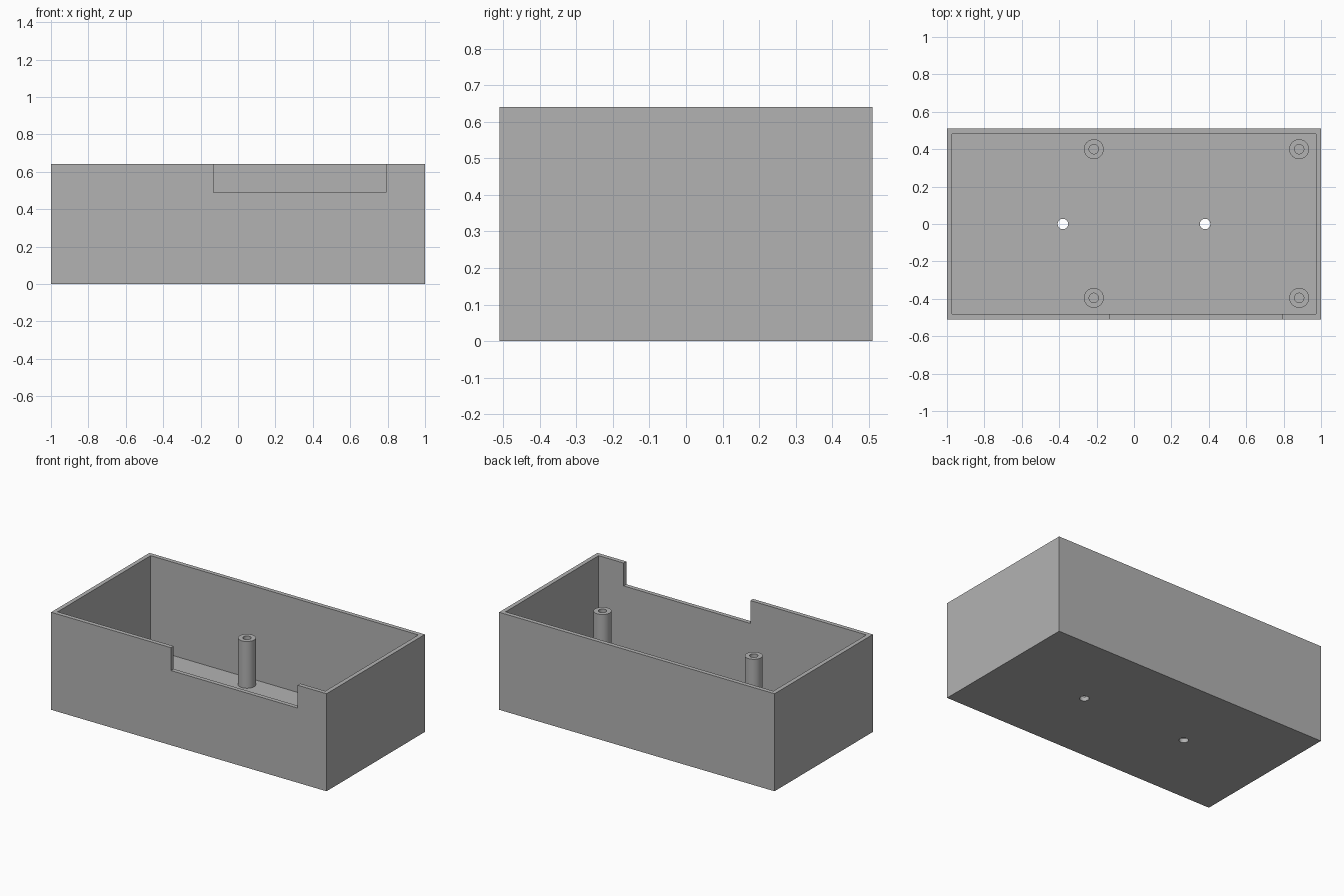
import bpy
import math

cube = bpy.data.objects.get("Cube")
if cube:
    bpy.data.objects.remove(cube, do_unlink=True)

LENGTH, DEPTH, HEIGHT = 2.0, 1.02, 0.64
WALL = 0.028
POST_TOP = 0.335

grey = bpy.data.materials.new("mid grey")
grey.use_nodes = True
colour = (0.45, 0.45, 0.45, 1)
grey.diffuse_color = colour
grey.node_tree.nodes["Principled BSDF"].inputs["Base Color"].default_value = colour


def box(name, low, high):
    """Box between two opposite corners."""
    centre = [(a + b) / 2 for a, b in zip(low, high)]
    bpy.ops.mesh.primitive_cube_add(size=1, location=centre)
    ob = bpy.context.object
    ob.name = name
    ob.scale = [b - a for a, b in zip(low, high)]
    bpy.ops.object.transform_apply(location=False, rotation=False, scale=True)
    ob.data.materials.append(grey)
    return ob


def cylinder(name, x, y, radius, bottom, top):
    """Upright cylinder between two heights."""
    bpy.ops.mesh.primitive_cylinder_add(
        vertices=48, radius=radius, depth=top - bottom,
        location=(x, y, (bottom + top) / 2))
    ob = bpy.context.object
    ob.name = name
    ob.data.materials.append(grey)
    return ob


def cut(target, cutter):
    """Subtract the cutter from the target, then discard it."""
    cutter.hide_render = True
    mod = target.modifiers.new("cut", "BOOLEAN")
    mod.operation = "DIFFERENCE"
    mod.solver = "EXACT"
    mod.object = cutter
    bpy.ops.object.select_all(action="DESELECT")
    bpy.context.view_layer.objects.active = target
    target.select_set(True)
    bpy.ops.object.modifier_apply(modifier=mod.name)
    bpy.data.objects.remove(cutter, do_unlink=True)


def smooth(ob):
    bpy.ops.object.select_all(action="DESELECT")
    bpy.context.view_layer.objects.active = ob
    ob.select_set(True)
    bpy.ops.object.shade_smooth_by_angle(angle=math.radians(30))


# Open tray with thin walls
hx, hy = LENGTH / 2, DEPTH / 2
tray = box("tray", (-hx, -hy, 0), (hx, hy, HEIGHT))
cut(tray, box("cavity_cutter", (WALL - hx, WALL - hy, WALL),
              (hx - WALL, hy - WALL, HEIGHT + 0.1)))

# Notch in the front wall
cut(tray, box("notch_cutter", (-0.13, -hy - 0.1, 0.49),
              (0.79, -hy + 0.1, HEIGHT + 0.1)))

# Two screw holes through the floor
for x in (-0.38, 0.38):
    cut(tray, cylinder("floor_hole_cutter", x, 0, 0.028, -0.1, 0.1))
smooth(tray)

# Four hollow mounting posts
for side, x in (("right", -0.215), ("left", 0.883)):
    for end, y in (("front", -0.395), ("back", 0.4)):
        post = cylinder(f"{end}_{side}_post", x, y, 0.053, WALL - 0.005, POST_TOP)
        cut(post, cylinder("post_hole_cutter", x, y, 0.025, WALL, POST_TOP + 0.1))
        smooth(post)
